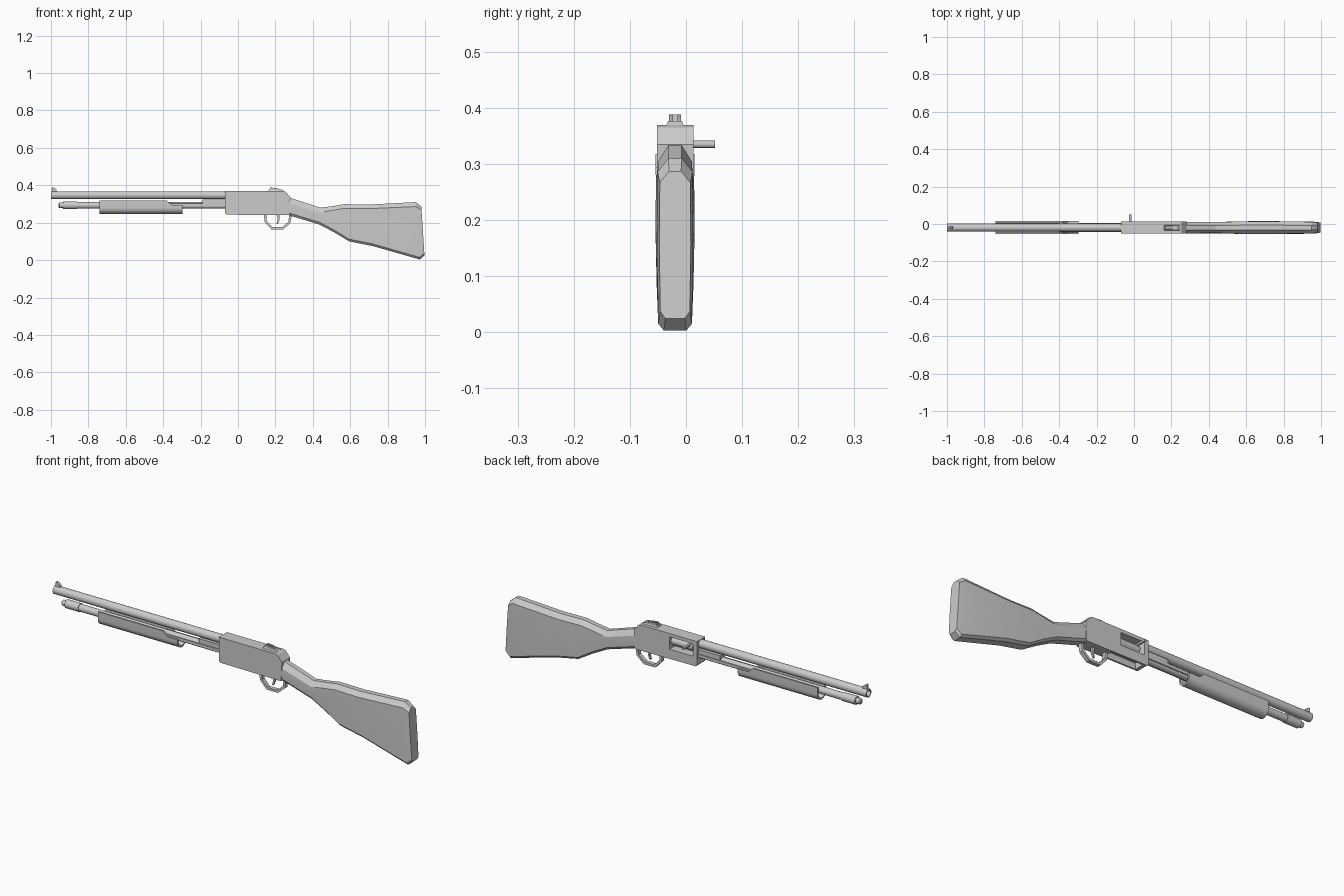
import bpy, bmesh, math
from mathutils import Vector

cube = bpy.data.objects.get("Cube")
if cube:
    bpy.data.objects.remove(cube)

MID = -0.0195  # y of the centre plane

steel = bpy.data.materials.new("plain grey")
steel.use_nodes = True
GREY = (0.6, 0.6, 0.6, 1)
steel.diffuse_color = GREY
steel.node_tree.nodes["Principled BSDF"].inputs["Base Color"].default_value = GREY


def loft(name, rings, smooth=30, closed=False):
    """Skin a run of point rings; cap the ends unless closed into a loop."""
    bm = bmesh.new()
    loops = [[bm.verts.new(p) for p in ring] for ring in rings]
    n = len(loops[0])
    pairs = list(zip(loops, loops[1:]))
    if closed:
        pairs.append((loops[-1], loops[0]))
    for a, b in pairs:
        for i in range(n):
            j = (i + 1) % n
            bm.faces.new((a[i], a[j], b[j], b[i]))
    if not closed:
        bm.faces.new(loops[0])
        bm.faces.new(loops[-1])
    bmesh.ops.recalc_face_normals(bm, faces=bm.faces)
    mesh = bpy.data.meshes.new(name)
    bm.to_mesh(mesh)
    bm.free()
    mesh.materials.append(steel)
    obj = bpy.data.objects.new(name, mesh)
    bpy.context.collection.objects.link(obj)
    bpy.ops.object.select_all(action="DESELECT")
    obj.select_set(True)
    bpy.context.view_layer.objects.active = obj
    if smooth:
        bpy.ops.object.shade_smooth_by_angle(angle=math.radians(smooth))
    return obj


def plate(name, outline, y0, y1, inset=0):
    """Side outline in x and z, extruded across y."""
    return loft(name, [[(x, y, z) for x, z in outline] for y in (y0, y1)], 0)


def box(name, x, y, z):
    return plate(name, [(x[0], z[0]), (x[1], z[0]), (x[1], z[1]), (x[0], z[1])], *y)


def turned(name, z, steps, sides=20, closed=False):
    """Round part along x from (x, radius) steps."""
    rings = []
    for x, r in steps:
        rings.append([(x, MID + r * math.cos(t), z + r * math.sin(t))
                      for t in (math.tau * i / sides for i in range(sides))])
    return loft(name, rings, 30, closed)


def cut(obj, cutter):
    mod = obj.modifiers.new("opening", "BOOLEAN")
    mod.operation = "DIFFERENCE"
    mod.solver = "EXACT"
    mod.object = cutter
    bpy.context.view_layer.objects.active = obj
    bpy.ops.object.modifier_apply(modifier=mod.name)
    bpy.data.objects.remove(cutter)


# Barrel with an open muzzle, and its front sight
turned("barrel", 0.347, [(-0.94, 0.014), (-1, 0.015), (-1, 0.021), (-0.06, 0.021), (-0.06, 0.014)], closed=True)
turned("bore_end", 0.347, [(-0.945, 0.016), (-0.935, 0.016)])
plate("front_sight", [(-0.995, 0.36), (-0.965, 0.36), (-0.972, 0.378), (-0.985, 0.388), (-0.995, 0.388)],
      MID - 0.007, MID + 0.007)

# Magazine tube with stepped end cap
turned("magazine_tube", 0.293, [(-0.96, 0.009), (-0.955, 0.014), (-0.935, 0.014), (-0.935, 0.021),
                                (-0.86, 0.021), (-0.86, 0.018), (-0.06, 0.018)])


# Sliding grip: an open-topped channel around the tube
def channel(x, top):
    def arc(r):
        low = [(MID + r * math.cos(t), 0.281 + r * math.sin(t))
               for t in (-math.pi * i / 14 for i in range(15))]
        return [(MID + r, top)] + low + [(MID - r, top)]
    return [(x, y, z) for y, z in arc(0.0345) + arc(0.026)[::-1]]


loft("fore_grip", [channel(*s) for s in
                   [(-0.74, 0.318), (-0.38, 0.318), (-0.355, 0.295), (-0.297, 0.295)]])
box("action_bar", (-0.19, -0.06), (MID - 0.02, MID + 0.02), (0.303, 0.325))
for side, s in (("left", 1), ("right", -1)):
    y = sorted((MID + s * 0.019, MID + s * 0.024))
    box("slide_rail_" + side, (-0.4, -0.06), y, (0.287, 0.302))

# Receiver with side port and loading port
receiver = plate("receiver", [(-0.07, 0.25), (-0.063, 0.243), (0.275, 0.24), (0.28, 0.335),
                              (0.255, 0.365), (0.245, 0.369), (-0.07, 0.369)], MID - 0.0325, MID + 0.0325)
cut(receiver, box("port_cutter", (-0.048, 0.083), (MID - 0.012, 0.1), (0.29, 0.352)))
cut(receiver, box("loading_cutter", (-0.045, 0.13), (MID - 0.024, MID + 0.024), (0.2, 0.272)))

# Bolt and its handle
turned("bolt", 0.322, [(-0.035, 0.02), (0.083, 0.02)])
handle = [[(-0.02 + 0.0065 * math.cos(t), y, 0.335 + 0.0065 * math.sin(t))
           for t in (math.tau * i / 12 for i in range(12))] for y in (MID, 0.052)]
loft("bolt_handle", handle)

# Rear sight: tapered base and two notched leaves
loft("rear_sight_base", [[(x0, MID - w, z), (x1, MID - w, z), (x1, MID + w, z), (x0, MID + w, z)]
                         for x0, x1, w, z in [(0.16, 0.25, 0.017, 0.365), (0.165, 0.235, 0.012, 0.377)]], 0)
for side, s in (("left", 1), ("right", -1)):
    y = sorted((MID + s * 0.004, MID + s * 0.011))
    plate("rear_sight_leaf_" + side, [(0.168, 0.375), (0.235, 0.375), (0.205, 0.385), (0.172, 0.388)], *y)

# Trigger guard and trigger
guard = [(0.142, 0.25), (0.146, 0.205), (0.18, 0.168), (0.24, 0.168), (0.277, 0.2), (0.284, 0.245)]
hub = Vector((0.213, 0.235))
rings = []
for p in guard:
    v = Vector(p)
    inner = v + (hub - v).normalized() * 0.009
    outer = v - (hub - v).normalized() * 0.004
    rings.append([(q.x, MID + w, q.y) for q, w in
                  ((outer, -0.01), (outer, 0.01), (inner, 0.01), (inner, -0.01))])
loft("trigger_guard", rings, 0)
plate("trigger", [(0.205, 0.25), (0.222, 0.25), (0.222, 0.215), (0.212, 0.192), (0.206, 0.194), (0.212, 0.217)],
      MID - 0.005, MID + 0.005)


# Stock: chamfered sections from top point to bottom point
def section(xt, zt, xb, zb, w, ct):
    top, bottom = Vector((xt, zt)), Vector((xb, zb))
    down = (bottom - top).normalized()
    half = [(top, w * 0.38), (top + down * ct, w * 0.97), (top.lerp(bottom, 0.5), w),
            (bottom - down * 0.012, w * 0.94), (bottom, w * 0.62)]
    right = [(p.x, MID - h, p.y) for p, h in half]
    left = [(p.x, MID + h, p.y) for p, h in reversed(half)]
    return right + left


stations = [
    (0.265, 0.338, 0.265, 0.242, 0.031, 0.03),
    (0.44, 0.28, 0.435, 0.19, 0.03, 0.025),
    (0.51, 0.289, 0.515, 0.148, 0.032, 0.022),
    (0.57, 0.299, 0.595, 0.1, 0.034, 0.022),
    (0.70, 0.297, 0.72, 0.075, 0.035, 0.022),
    (0.95, 0.31, 0.972, 0.003, 0.032, 0.024),
    (0.98, 0.287, 0.997, 0.025, 0.028, 0.02),
]
loft("stock", [section(*s) for s in stations], 25)
